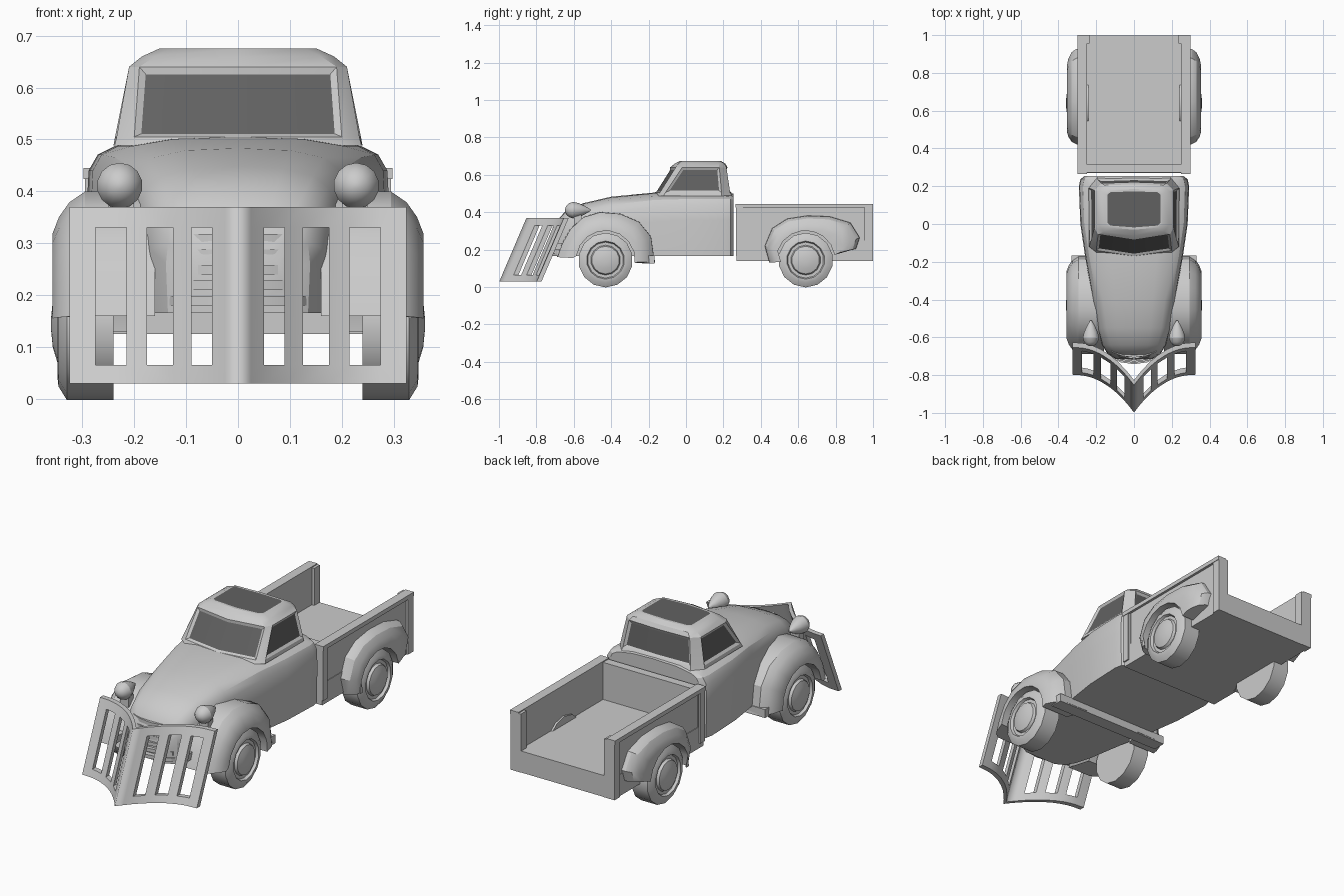
import bpy, bmesh
from math import sin, cos, pi, radians

if "Cube" in bpy.data.objects:
    bpy.data.objects.remove(bpy.data.objects["Cube"])

dark = bpy.data.materials.new("dark_glass")
dark.diffuse_color = (0.12, 0.12, 0.12, 1)
dark.use_nodes = True
dark.node_tree.nodes["Principled BSDF"].inputs["Base Color"].default_value = dark.diffuse_color


def finish(name, bm, mirror=False):
    bmesh.ops.recalc_face_normals(bm, faces=bm.faces)
    me = bpy.data.meshes.new(name)
    bm.to_mesh(me)
    bm.free()
    ob = bpy.data.objects.new(name, me)
    bpy.context.collection.objects.link(ob)
    if mirror:
        m = ob.modifiers.new("mirror", 'MIRROR')
        m.use_clip = True
    return ob


def loft(rings, closed=False, cap=True):
    """Skin a list of equally long point rings; returns bmesh and faces[row][col]."""
    bm = bmesh.new()
    vs = [[bm.verts.new(p) for p in r] for r in rings]
    n = len(vs[0])
    rows = [[bm.faces.new((a[i], a[(i + 1) % n], b[(i + 1) % n], b[i]))
             for i in range(n if closed else n - 1)] for a, b in zip(vs, vs[1:])]
    caps = [bm.faces.new(vs[0]), bm.faces.new(vs[-1])] if cap else []
    return bm, rows, caps


def lathe(name, prof, n, place):
    """Spin (along, radius) pairs; place(a, u, v) maps them into the model."""
    rings = [[place(a, r * cos(2 * pi * (k + .5) / n), r * sin(2 * pi * (k + .5) / n))
              for k in range(n)] for a, r in prof]
    return finish(name, loft(rings, closed=True)[0], mirror=True)


def box(name, x, y, z, mirror=False):
    ring = lambda h: [(x[0], y[0], h), (x[1], y[0], h), (x[1], y[1], h), (x[0], y[1], h)]
    return finish(name, loft([ring(z[0]), ring(z[1])], closed=True)[0], mirror)


# Hood and lower cab: half sections along y (y, side width, top width, top z, shoulder z)
stations = [(-.715, .09, .055, .29, .24), (-.69, .135, .095, .355, .30),
            (-.64, .165, .125, .41, .34), (-.55, .19, .145, .448, .37),
            (-.40, .215, .165, .483, .40), (-.17, .255, .205, .505, .43),
            (0, .28, .232, .505, .44), (.2, .288, .238, .505, .44),
            (.238, .28, .23, .503, .44), (.255, .255, .21, .50, .435)]
rings = []
for y, w, wt, zt, zs in stations:
    rings.append([(0, y, zt), (.6 * wt, y, zt - .004), (wt, y, zt - .018),
                  (.35 * wt + .65 * w, y, .5 * (zt + zs) - .002), (w, y, zs),
                  (w + .004, y, .7 * zs + .05), (w, y, .165), (0, y, .165)])
finish("hood_and_cab_body", loft(rings)[0], mirror=True)

# Upper cab: plan rings going up (z, front y, corner, side front, side rear, rear corner, rear y)
levels = [(.488, -.18, (.2, -.15), (.238, -.12), (.24, .19), (.195, .245), .25),
          (.505, -.17, (.2, -.14), (.234, -.11), (.237, .19), (.192, .236), .242),
          (.64, -.085, (.19, -.055), (.21, -.02), (.21, .178), (.172, .216), .222),
          (.66, -.06, (.16, -.04), (.185, -.005), (.185, .175), (.155, .205), .21),
          (.675, -.03, (.13, -.02), (.152, 0), (.152, .16), (.13, .18), .185)]
rings = []
for z, yf, b, c, d, e, yr in levels:
    side = [b, c, d, e]
    rings.append([(0, yf, z)] + [(x, y, z) for x, y in side] + [(0, yr, z)]
                 + [(-x, y, z) for x, y in reversed(side)])
bm, rows, caps = loft(rings, closed=True)
bmesh.ops.recalc_face_normals(bm, faces=bm.faces)
band = rows[1]
for pane in ([band[0], band[9]], [band[2]], [band[7]], [band[4], band[5]], [caps[1]]):
    deep = 0 if pane[0] is caps[1] else -.008
    bmesh.ops.inset_region(bm, faces=pane, thickness=.012, depth=deep, use_even_offset=True)
    for f in pane:
        f.material_index = 1
cab = finish("cab_roof_and_windows", bm)
paint = bpy.data.materials.new("body_grey")
paint.diffuse_color = (.8, .8, .8, 1)
paint.use_nodes = True
paint.node_tree.nodes["Principled BSDF"].inputs["Base Color"].default_value = paint.diffuse_color
cab.data.materials.append(paint)
cab.data.materials.append(dark)


# Fenders: arch silhouette stepped outwards and rounded in towards the wheel opening
def fender(name, yc, outline, layers, a0, a1, inner):
    n = len(outline)
    zc, r = .145, .157
    rings = [[(x, yc + (y - yc) * (1 - f), max(.13, zc + (z - zc) * (1 - f))) for y, z in outline]
             for x, f in layers]
    angs = [radians(a0 + (a1 - a0) * k / (n - 1)) for k in range(n)]
    for x in (layers[-1][0], inner):
        rings.append([(x, yc + r * cos(a), zc + r * sin(a)) for a in angs])
    bm = loft(list(zip(*rings)), cap=True)[0]
    return finish(name, bm, mirror=True)


fender("front_fender", -.43,
       [(-.69, .16), (-.665, .23), (-.62, .31), (-.55, .375), (-.46, .402), (-.35, .393),
        (-.25, .35), (-.185, .27), (-.165, .13)],
       [(.16, 0), (.295, .01), (.325, .09), (.345, .2), (.358, .33)], 172, -6, .2)
fender("rear_fender", .64,
       [(.445, .13), (.42, .22), (.46, .315), (.54, .366), (.65, .383), (.77, .378),
        (.88, .345), (.93, .265), (.91, .205)],
       [(.27, 0), (.305, .01), (.33, .07), (.348, .19), (.355, .32)], 184, 10, .25)

# Wheels
tyre = [(.24, .09), (.24, .146), (.33, .146), (.346, .12), (.348, .102), (.335, .096),
        (.335, .08), (.348, .074), (.357, .045), (.36, .015)]
for name, yc in (("front_wheel", -.43), ("rear_wheel", .64)):
    lathe(name, tyre, 14, lambda a, u, v, yc=yc: (a, yc + u, .144 + v))

# Headlights
lathe("headlight", [(-.647, .006), (-.641, .022), (-.625, .037), (-.604, .044), (-.575, .038),
                    (-.54, .022), (-.51, .004)], 14, lambda a, u, v: (.228 + u, a, .411 + v))
box("headlight_stalk", (.2, .25), (-.6, -.56), (.33, .385), mirror=True)

# Grille bars wrapped round the nose
for k in range(6):
    z = .18 + .03 * k
    s = 1 - .025 * k
    back = .007 * k
    path = [(0, -.742), (.07, -.732), (.12, -.71), (.15 * s, -.665)]
    rings = [[(x, y + back, z), (x, y + back, z + .018),
              (x * .85, y + back + .05, z + .018), (x * .85, y + back + .05, z)] for x, y in path]
    finish("grille_bar", loft(rings, closed=True, cap=False)[0], mirror=True)

# Underside cross member joining the front fenders
box("cross_member", (-.33, .33), (-.235, -.168), (.125, .168))

# Cargo bed, open at the back
box("bed_floor", (-.288, .288), (.27, .998), (.14, .25))
box("bed_front_wall", (-.288, .288), (.272, .315), (.2, .44))
box("bed_side_wall", (.25, .285), (.272, .998), (.14, .435), mirror=True)
box("bed_rail", (.25, .298), (.265, 1), (.424, .445), mirror=True)
box("bed_rear_post", (.236, .295), (.955, 1), (.14, .44), mirror=True)
box("bed_front_post", (.25, .295), (.268, .305), (.165, .44), mirror=True)

# V-shaped plow guard: curved sheet with slots left out, then thickened
xs = [0, .025, .05, .09, .125, .175, .215, .245, .275, .325]
slots = {2, 4, 6, 7}
zs = [.03, .065, .33, .37]
bm = bmesh.new()


def plow_point(x, z):
    curve = 1 - (1 - x / .325) ** 2.2
    return (x, -.998 + .145 * (z - .03) / .34 + .2 * curve, z)


grid = [[bm.verts.new(plow_point(x, z)) for z in zs] for x in xs]
for i in range(len(xs) - 1):
    for j in range(3):
        if not (j == 1 and i in slots):
            bm.faces.new((grid[i][j], grid[i + 1][j], grid[i + 1][j + 1], grid[i][j + 1]))
# thicken straight back along y so top and bottom edges stay level
sheet = bm.faces[:]
res = bmesh.ops.extrude_face_region(bm, geom=sheet, use_keep_orig=True)
bmesh.ops.translate(bm, vec=(0, .026, 0),
                    verts=[g for g in res["geom"] if isinstance(g, bmesh.types.BMVert)])
bmesh.ops.delete(bm, geom=[f for f in bm.faces if all(abs(v.co.x) < 1e-5 for v in f.verts)],
                 context='FACES_ONLY')
finish("plow_guard", bm, mirror=True)
# struts holding the guard to the chassis
box("plow_strut", (.18, .205), (-.73, -.62), (.2, .235), mirror=True)

bpy.ops.object.select_all(action='SELECT')
bpy.context.view_layer.objects.active = cab
bpy.ops.object.shade_smooth_by_angle(angle=radians(28))
